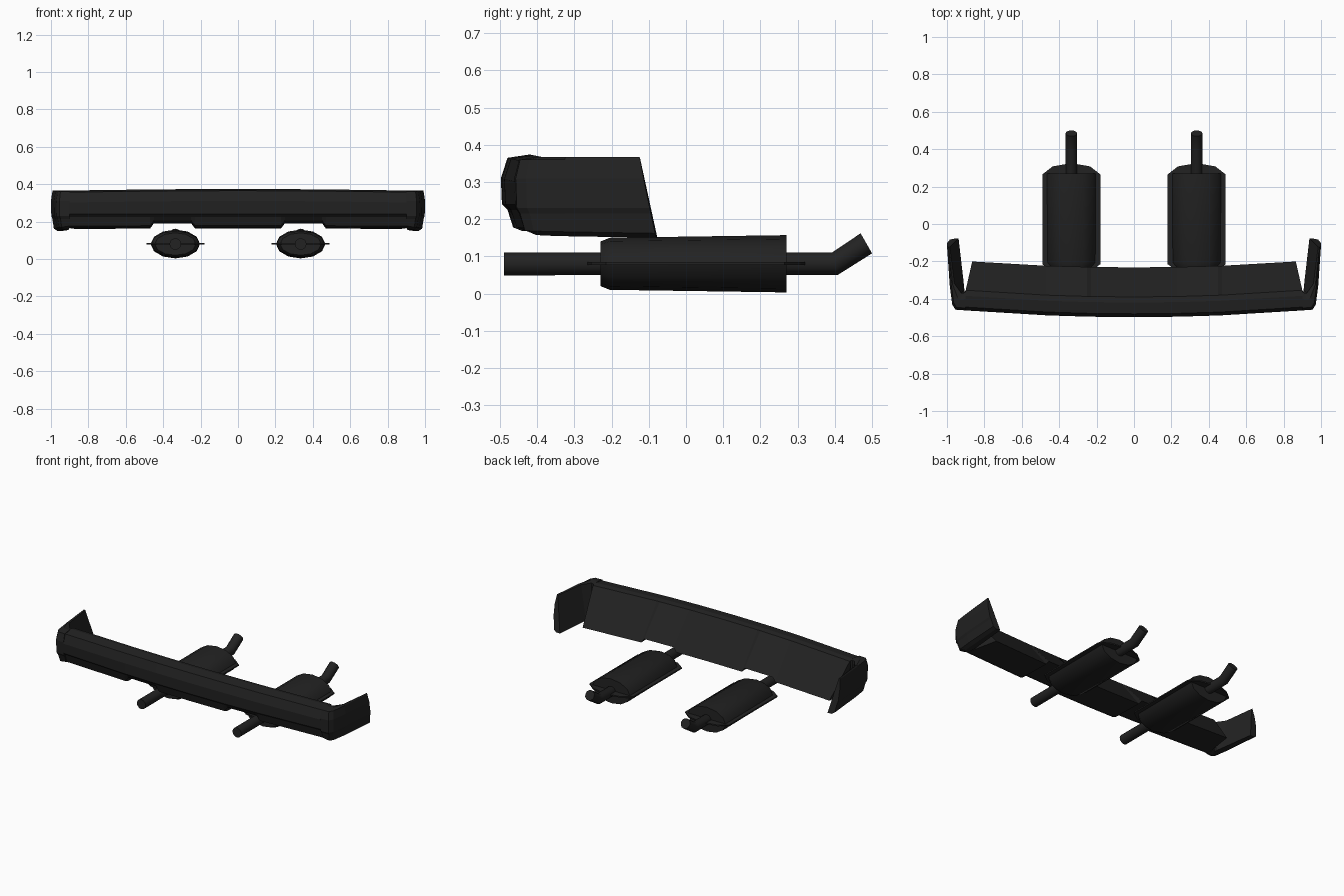
import bpy, bmesh, math
from mathutils import Vector

old = bpy.data.objects.get("Cube")
if old:
    bpy.data.objects.remove(old, do_unlink=True)

black = bpy.data.materials.new("matte_black")
black.use_nodes = True
black.diffuse_color = (0.016, 0.016, 0.016, 1)
black.node_tree.nodes["Principled BSDF"].inputs["Base Color"].default_value = black.diffuse_color


def loft(name, rings, smooth=None):
    """Skin a list of equal-sized closed rings and cap both ends."""
    bm = bmesh.new()
    loops = [[bm.verts.new(p) for p in ring] for ring in rings]
    n = len(loops[0])
    for a, b in zip(loops, loops[1:]):
        for i in range(n):
            j = (i + 1) % n
            bm.faces.new((a[i], a[j], b[j], b[i]))
    bm.faces.new(loops[0])
    bm.faces.new(loops[-1])
    bmesh.ops.recalc_face_normals(bm, faces=bm.faces)
    mesh = bpy.data.meshes.new(name)
    bm.to_mesh(mesh)
    bm.free()
    mesh.materials.append(black)
    obj = bpy.data.objects.new(name, mesh)
    bpy.context.collection.objects.link(obj)
    if smooth:
        bpy.ops.object.select_all(action='DESELECT')
        obj.select_set(True)
        bpy.context.view_layer.objects.active = obj
        bpy.ops.object.shade_smooth_by_angle(angle=math.radians(smooth))
    return obj


# Bumper bar: bowed section with a sloping back panel and two exhaust notches
def bar_ring(x, low):
    bow = 0.045 * (abs(x) / 0.9) ** 2
    section = [(-0.39, 0.368), (-0.42, 0.374), (-0.48, 0.365), (-0.498, 0.31),
               (-0.495, 0.24), (-0.48, 0.225), (-0.465, low + 0.01),
               (-0.44, low), (-0.232, low - 0.005)]
    last = len(section) - 1
    ring = []
    for i, (y, z) in enumerate(section):
        px = math.copysign(0.865, x) if i == last and abs(x) > 0.8 else x
        drop = 0.008 * (abs(x) / 0.9) ** 2 if z > 0.3 else 0
        ring.append((px, y + bow * (0.7 if i == last else 0.8), z - drop))
    return ring


half = [(0.23, 0.168), (0.25, 0.195), (0.45, 0.195), (0.47, 0.168), (0.9, 0.165)]
stations = [(-x, z) for x, z in reversed(half)] + [(0, 0.168)] + half
loft("bumper_bar", [bar_ring(x, z) for x, z in stations])


# Bumper ends: the section turns the corner and runs back as a tapering wing
def wing_ring(side, outer, inner, top, low, lean=0):
    section = [(top, 0.362), (top * 0.6, 0.367), (0.12, 0.36), (0, 0.31),
               (0.03, 0.23), (0.12, 0.215), (0.25, low + 0.012),
               (0.55, low), (1, low)]
    o, i = Vector(outer), Vector(inner)
    ring = []
    for f, z in section:
        p = o.lerp(i, f)
        ring.append((side * p.x, p.y + lean * (0.365 - z), z))
    return ring


for side, label in ((1, "left"), (-1, "right")):
    loft("bumper_wing_" + label, [
        wing_ring(side, (0.9, -0.462), (0.9, -0.355), 0.95, 0.165),
        wing_ring(side, (0.955, -0.458), (0.905, -0.36), 0.9, 0.158),
        wing_ring(side, (0.972, -0.43), (0.907, -0.35), 0.75, 0.156),
        wing_ring(side, (0.985, -0.33), (0.912, -0.30), 0.35, 0.154),
        wing_ring(side, (1.0, -0.125), (0.938, -0.12), 0.25, 0.15, 0.2),
    ])


# Exhausts: oval silencer, seam plate and bent pipe on each side
def oval(cx, y, rx, rz, cz=0.08, sides=12):
    return [(cx + rx * math.cos(math.tau * k / sides), y,
             cz + rz * math.sin(math.tau * k / sides)) for k in range(sides)]


def pipe_ring(cx, y, z, tilt, r=0.031, sides=12):
    ring = []
    for k in range(sides):
        a = math.tau * k / sides
        up = r * math.sin(a)
        ring.append((cx + r * math.cos(a), y - up * math.sin(tilt), z + up * math.cos(tilt)))
    return ring


for side, label in ((1, "left"), (-1, "right")):
    cx = side * 0.335
    loft("silencer_" + label, [
        oval(cx, -0.23, 0.11, 0.06),
        oval(cx, -0.205, 0.13, 0.07),
        oval(cx, 0.27, 0.132, 0.077),
    ], 40)
    outline = [(0.155, -0.215), (0.1, -0.255), (0.03, -0.265)]
    outline += [(-x, y) for x, y in reversed(outline)]
    rear = [(-0.155, 0.265), (-0.1, 0.308), (-0.03, 0.32)]
    outline += rear + [(-x, y) for x, y in reversed(rear)]
    loft("seam_plate_" + label,
         [[(cx + x, y, z) for x, y in outline] for z in (0.077, 0.085)])
    loft("exhaust_pipe_" + label, [
        pipe_ring(cx, -0.49, 0.08, 0),
        pipe_ring(cx, 0.4, 0.08, 0.27),
        pipe_ring(cx, 0.485, 0.135, 0.52),
    ], 50)
